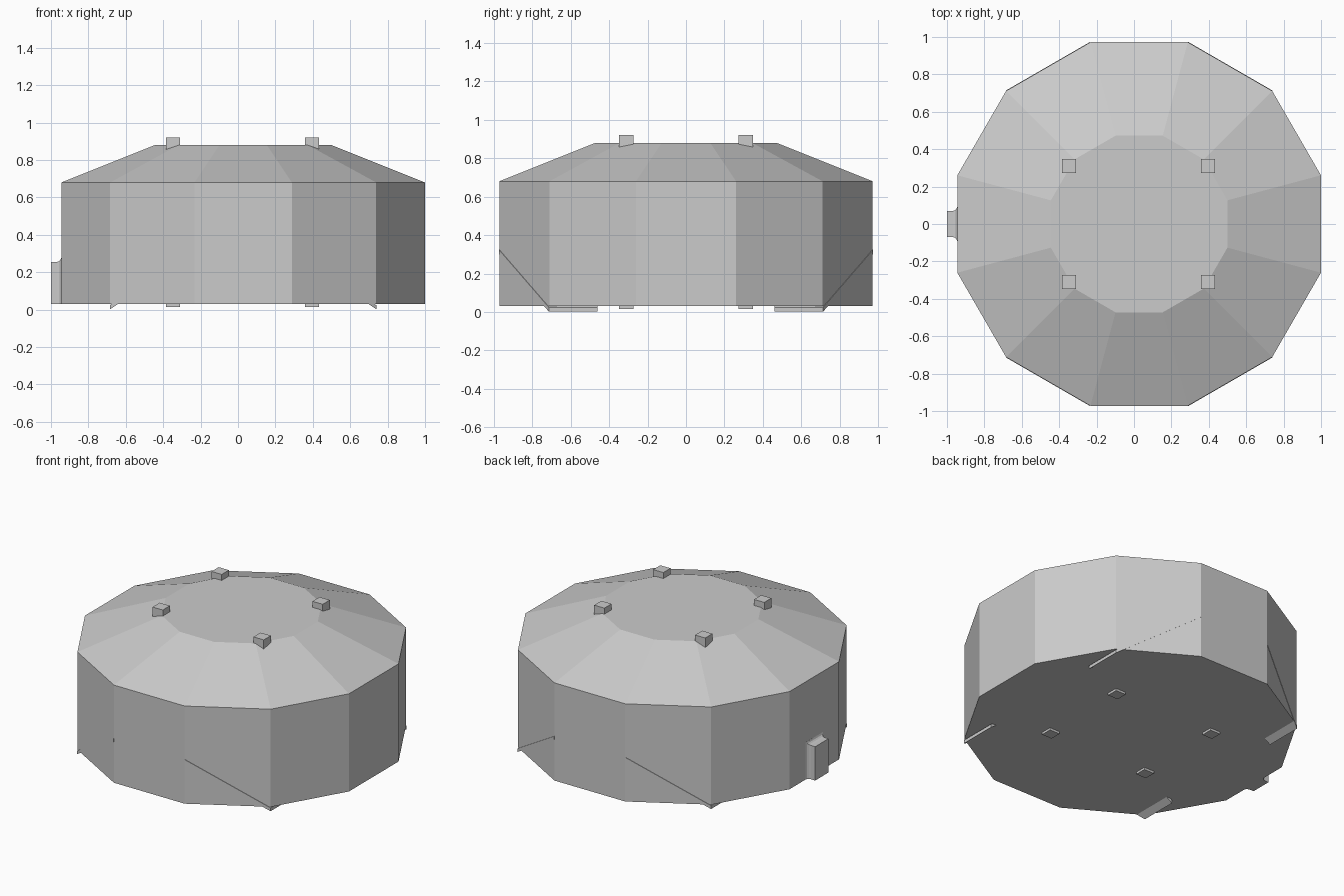
import bpy
from math import cos, sin, pi, tan

if "Cube" in bpy.data.objects:
    bpy.data.objects.remove(bpy.data.objects["Cube"])

CX = 0.0275          # centre of the twelve-sided body
SIDES = 12


def make(name, verts, faces):
    mesh = bpy.data.meshes.new(name)
    mesh.from_pydata(verts, [], faces)
    mesh.validate()
    obj = bpy.data.objects.new(name, mesh)
    bpy.context.collection.objects.link(obj)
    # consistent outward normals
    import bmesh
    bm = bmesh.new()
    bm.from_mesh(mesh)
    bmesh.ops.recalc_face_normals(bm, faces=bm.faces)
    bm.to_mesh(mesh)
    bm.free()
    return obj


def loft(name, rings):
    """Capped solid through rings of equal point count."""
    n = len(rings[0])
    verts = [p for ring in rings for p in ring]
    faces = [list(range(n)), list(range(len(verts) - n, len(verts)))]
    for r in range(len(rings) - 1):
        for i in range(n):
            j = (i + 1) % n
            faces.append([r * n + i, r * n + j, (r + 1) * n + j, (r + 1) * n + i])
    return make(name, verts, faces)


def polygon(apothem, z):
    rad = apothem / cos(pi / SIDES)
    return [(CX + rad * cos((i + 0.5) * 2 * pi / SIDES),
             rad * sin((i + 0.5) * 2 * pi / SIDES), z) for i in range(SIDES)]


# Walls, sloping roof and flat top
loft("drum_body", [polygon(0.972, 0.03), polygon(0.972, 0.68), polygon(0.472, 0.88)])

# Square posts running through the body
for x in (-0.348, 0.395):
    for y in (-0.31, 0.31):
        bpy.ops.mesh.primitive_cube_add(size=1, location=(x, y, 0.4675))
        post = bpy.context.object
        post.name = "post"
        post.scale = (0.075, 0.075, 0.905)

# Slanted braces: rise inward from each diagonal corner, outer edge along the wall
outline = [(0.712, 0.714), (0.2615, 0.974), (0.2615, 0.46), (0.712, 0.46)]
for sx in (-1, 1):
    for sy in (-1, 1):
        rings = [[(CX + sx * x, sy * y, base + (0.712 - x) * 0.667)
                  for x, y in outline] for base in (0.002, 0.024)]
        loft("slanted_brace", rings)

# Side outlet on the left wall, flaring in a small cove where it meets the wall
profile = [(-1.0, 0.0), (-0.968, 0.0), (-0.957, 0.004), (-0.949, 0.011),
           (-0.945, 0.022), (-0.90, 0.022)]
loft("side_outlet", [[(x, -0.07 - f, 0.03), (x, 0.07 + f, 0.03),
                      (x, 0.07 + f, 0.255 + f), (x, -0.07 - f, 0.255 + f)]
                     for x, f in profile])
